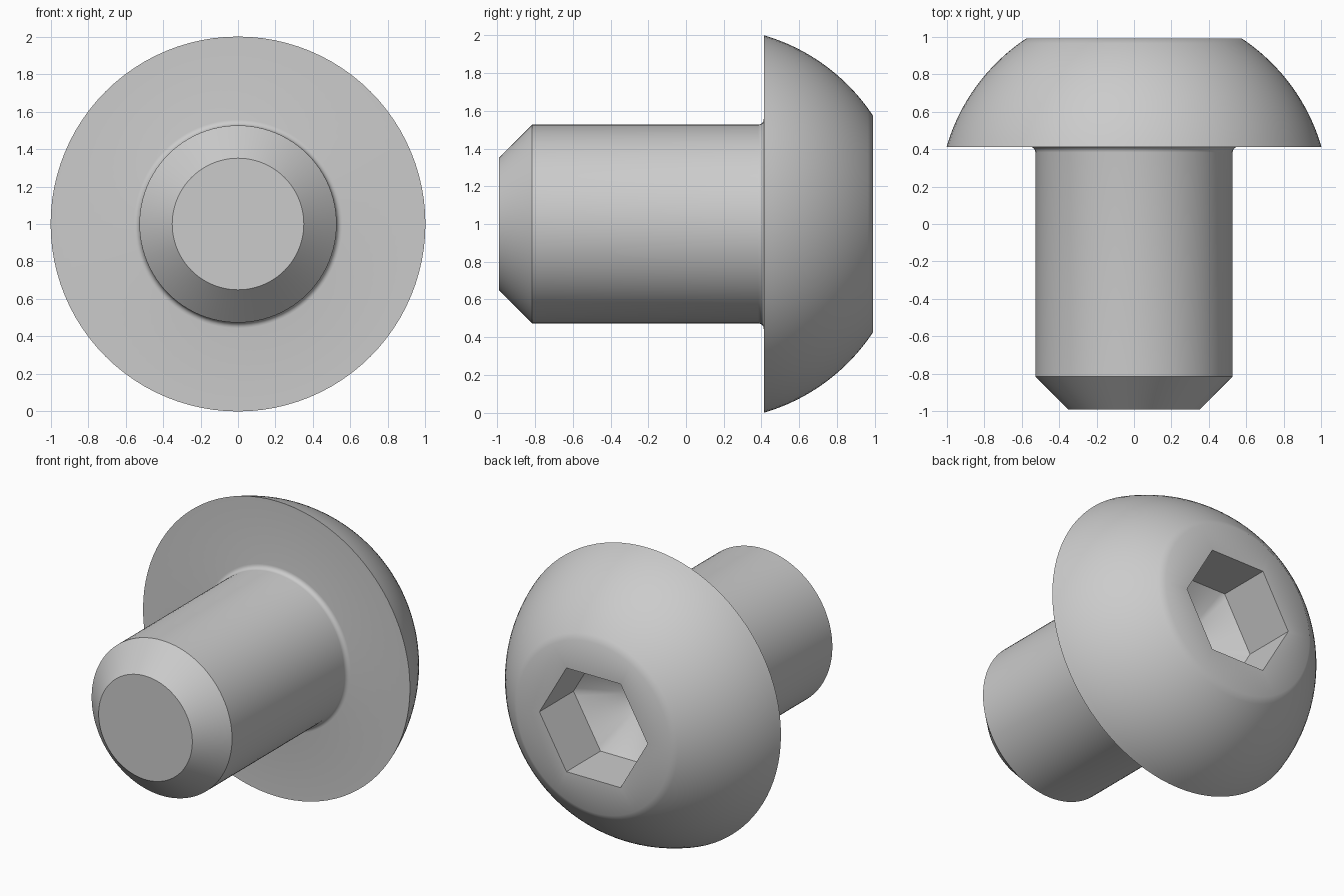
import bpy, bmesh, math

cube = bpy.data.objects.get("Cube")
if cube:
    bpy.data.objects.remove(cube, do_unlink=True)

SEGMENTS = 96
HEAD_TOP, HEAD_BASE, TIP = 0.99, 0.412, -0.99
HEAD_R, FACE_R, SHANK_R, TIP_R = 1.0, 0.575, 0.526, 0.351
FILLET = 0.03
HEX_APOTHEM, SOCKET_DEPTH = 0.351, 0.365
AXIS_Z = 1.0


def circle(radius):
    return lambda angle: radius


def hexagon(apothem):
    side = math.pi / 3
    return lambda angle: apothem / math.cos(angle % side - side / 2)


def arc(cr, cy, radius, start, end, steps):
    """Points (radius, y) along an arc in the lathe's half plane."""
    angles = [start + (end - start) * i / steps for i in range(steps + 1)]
    return [(cr + radius * math.cos(a), cy + radius * math.sin(a)) for a in angles]


# Shank: chamfered tip, straight body, small fillet under the head
outline = [(TIP_R, TIP), (SHANK_R, TIP + SHANK_R - TIP_R)]
outline += arc(SHANK_R + FILLET, HEAD_BASE - FILLET, FILLET, math.pi, math.pi / 2, 5)

# Domed head: arc centred on the axis, from the rim to the flat face
dome_y = (HEAD_TOP**2 + FACE_R**2 - HEAD_BASE**2 - HEAD_R**2) / (2 * (HEAD_TOP - HEAD_BASE))
dome_r = math.hypot(HEAD_R, HEAD_BASE - dome_y)
outline += arc(0, dome_y, dome_r, math.atan2(HEAD_BASE - dome_y, HEAD_R),
               math.atan2(HEAD_TOP - dome_y, FACE_R), 16)
rings = [(circle(r), y) for r, y in outline]

# Hexagonal socket with a shallow conical floor
floor_y = HEAD_TOP - SOCKET_DEPTH
corner_r = HEX_APOTHEM / math.cos(math.pi / 6)
slope = math.tan(math.pi / 6)
rings += [(hexagon(HEX_APOTHEM), HEAD_TOP), (hexagon(HEX_APOTHEM), floor_y)]
rings += [(circle(r), floor_y - (corner_r - r) * slope) for r in (0.24, 0.12, 0.03)]

# Join the rings into one closed turned body
bm = bmesh.new()
loops = []
for radius_at, y in rings:
    loop = []
    for i in range(SEGMENTS):
        a = math.tau * i / SEGMENTS
        r = radius_at(a)
        loop.append(bm.verts.new((r * math.cos(a), y, AXIS_Z + r * math.sin(a))))
    loops.append(loop)
for lower, upper in zip(loops, loops[1:]):
    for i in range(SEGMENTS):
        j = (i + 1) % SEGMENTS
        bm.faces.new((lower[i], lower[j], upper[j], upper[i]))
bm.faces.new(loops[0])
bm.faces.new(loops[-1])
bmesh.ops.recalc_face_normals(bm, faces=bm.faces)

mesh = bpy.data.meshes.new("socket_screw")
bm.to_mesh(mesh)
bm.free()
screw = bpy.data.objects.new("socket_screw", mesh)
bpy.context.collection.objects.link(screw)

# Plain grey metal
steel = bpy.data.materials.new("light_grey_steel")
steel.use_nodes = True
colour = (0.6, 0.6, 0.6, 1)
steel.diffuse_color = colour
steel.node_tree.nodes["Principled BSDF"].inputs["Base Color"].default_value = colour
mesh.materials.append(steel)

# Smooth round surfaces, sharp machined edges
bpy.ops.object.select_all(action="DESELECT")
screw.select_set(True)
bpy.context.view_layer.objects.active = screw
bpy.ops.object.shade_smooth_by_angle(angle=math.radians(35))
